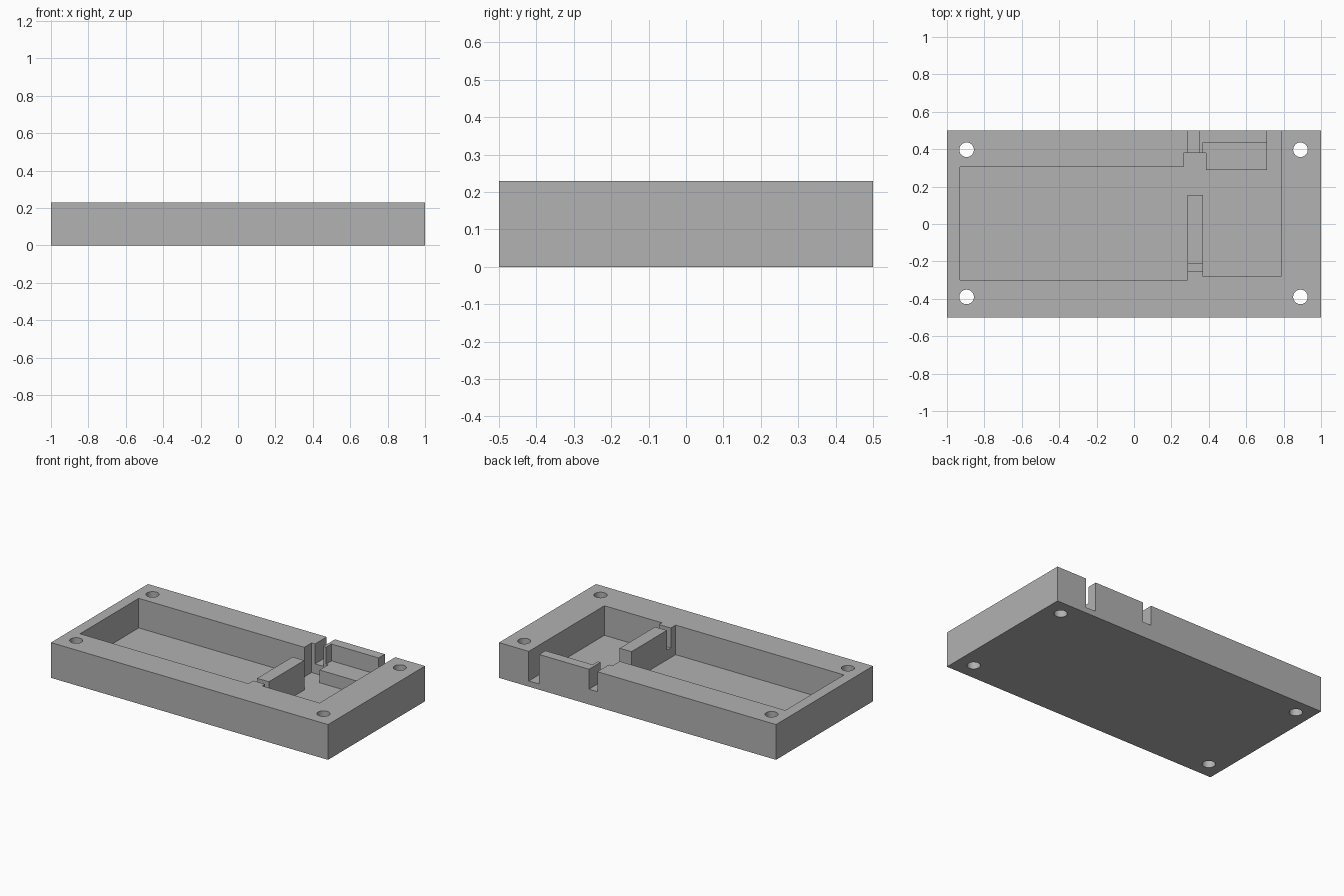
import bpy
import bmesh
import math

default = bpy.data.objects.get("Cube")
if default:
    bpy.data.objects.remove(default, do_unlink=True)

HEIGHT, FLOOR, SLOT, SHELF = 0.23, 0.037, 0.1, 0.12

grey = bpy.data.materials.new("plain_grey")
grey.use_nodes = True
colour = (0.445, 0.445, 0.445, 1)
grey.diffuse_color = colour
grey.node_tree.nodes["Principled BSDF"].inputs["Base Color"].default_value = colour


def prism(name, outline, z0, z1):
    """Extrude a flat outline from z0 to z1."""
    bm = bmesh.new()
    base = bm.faces.new([bm.verts.new((x, y, z0)) for x, y in outline])
    top = bmesh.ops.extrude_face_region(bm, geom=[base])["geom"]
    verts = [v for v in top if isinstance(v, bmesh.types.BMVert)]
    bmesh.ops.translate(bm, verts=verts, vec=(0, 0, z1 - z0))
    bmesh.ops.recalc_face_normals(bm, faces=bm.faces)
    mesh = bpy.data.meshes.new(name)
    bm.to_mesh(mesh)
    bm.free()
    mesh.materials.append(grey)
    obj = bpy.data.objects.new(name, mesh)
    bpy.context.collection.objects.link(obj)
    return obj


def rect(x0, x1, y0, y1):
    return [(x0, y0), (x1, y0), (x1, y1), (x0, y1)]


def circle(cx, cy, r, n=32):
    return [(cx + r * math.cos(math.tau * i / n), cy + r * math.sin(math.tau * i / n))
            for i in range(n)]


# Solid block
body = prism("enclosure_base", rect(-1, 1, -0.5, 0.5), 0, HEIGHT)
bpy.context.view_layer.objects.active = body
body.select_set(True)


def cut(name, outline, z0):
    cutter = prism(name, outline, z0, HEIGHT + 0.2)
    cutter.hide_render = True
    mod = body.modifiers.new(name, "BOOLEAN")
    mod.operation = "DIFFERENCE"
    mod.solver = "EXACT"
    mod.object = cutter
    bpy.ops.object.modifier_apply(modifier=name)
    bpy.data.objects.remove(cutter, do_unlink=True)


# Two joined rooms around the divider, with the wide slot through the back
rooms = [(-0.93, -0.3), (0.285, -0.3), (0.285, 0.155), (0.37, 0.155),
         (0.37, -0.28), (0.785, -0.28), (0.785, 0.6), (0.71, 0.6),
         (0.71, 0.29), (0.385, 0.29), (0.385, 0.38), (0.265, 0.38),
         (0.265, 0.305), (-0.93, 0.305)]
cut("rooms", rooms, FLOOR)

# Raised shelf, narrow back slot and notch in the divider
cut("shelf", rect(0.37, 0.75, 0.25, 0.435), SHELF)
cut("back_slot", rect(0.29, 0.35, 0.34, 0.6), SLOT)
cut("divider_notch", rect(0.25, 0.4, -0.25, -0.21), SLOT)

# Screw holes in the corners
for x in (-0.895, 0.89):
    for y in (-0.39, 0.397):
        cut("screw_hole", circle(x, y, 0.039), -0.1)

bpy.ops.object.shade_smooth_by_angle(angle=math.radians(30))
